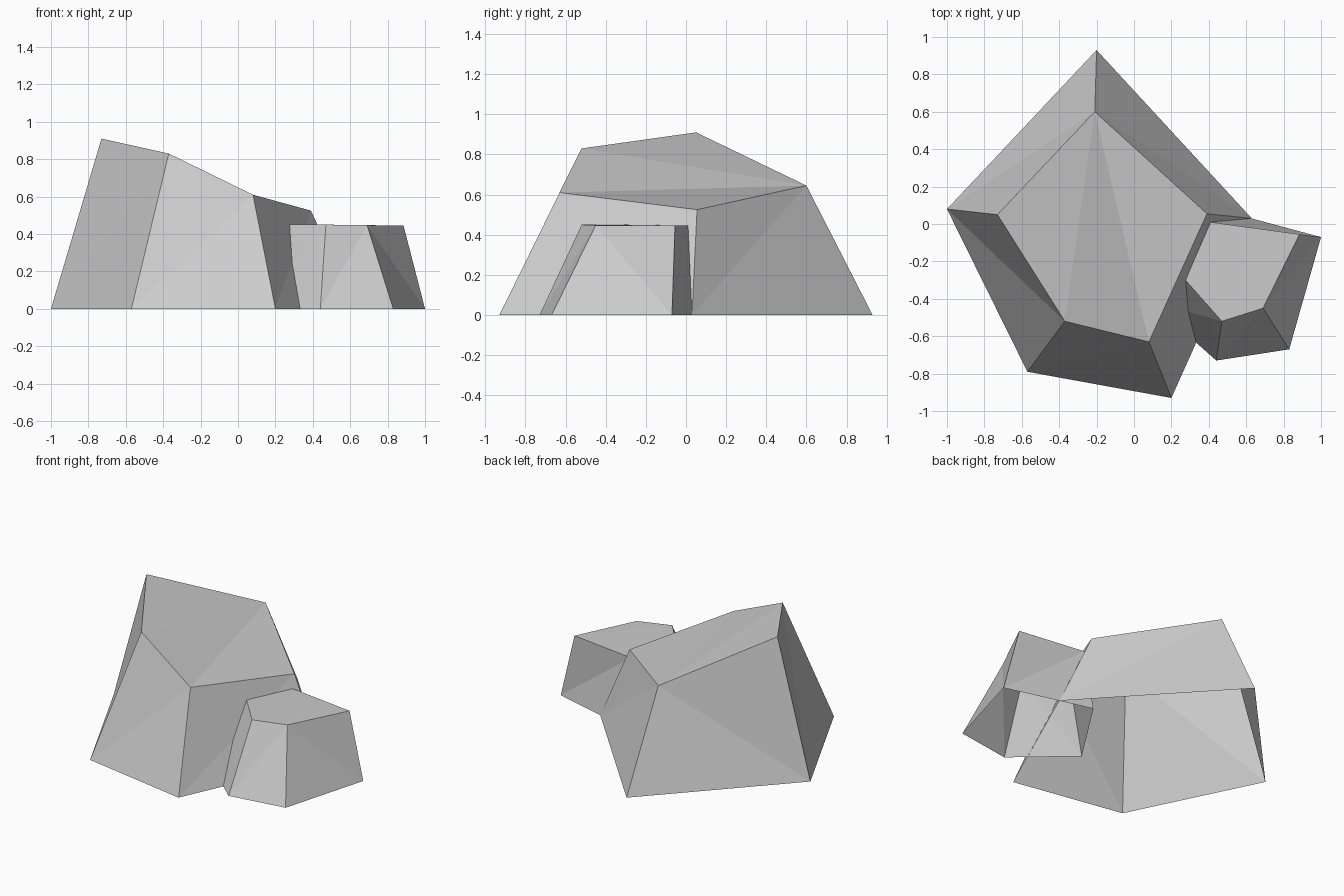
import bpy

default_cube = bpy.data.objects.get("Cube")
if default_cube:
    bpy.data.objects.remove(default_cube, do_unlink=True)

# One plain stone colour
stone = bpy.data.materials.new("stone_grey")
stone.use_nodes = True
colour = (0.6, 0.6, 0.6, 1.0)
stone.diffuse_color = colour
stone.node_tree.nodes["Principled BSDF"].inputs["Base Color"].default_value = colour


def rock(name, base, top, flipped, fan):
    """Open-bottomed tapered rock: walls split into triangles, top fanned from one corner."""
    n = len(base)
    verts = [(x, y, 0) for x, y in base] + top
    faces = []
    for i in range(n):
        j = (i + 1) % n
        if i in flipped:
            faces += [(i, j, n + i), (j, n + j, n + i)]
        else:
            faces += [(i, j, n + j), (i, n + j, n + i)]
    for k in range(1, n - 1):
        faces.append((n + fan, n + (fan + k) % n, n + (fan + k + 1) % n))
    mesh = bpy.data.meshes.new(name)
    mesh.from_pydata(verts, [], faces)
    mesh.materials.append(stone)
    mesh.update()
    obj = bpy.data.objects.new(name, mesh)
    bpy.context.collection.objects.link(obj)
    return obj


# Large boulder with a sloping top
rock("large_rock",
     base=[(-1, .08), (-.57, -.79), (.2, -.93), (.63, .03), (-.2, .93)],
     top=[(-.73, .05, .91), (-.37, -.52, .83), (.08, -.63, .61),
          (.39, .055, .525), (-.21, .6, .645)],
     flipped={4}, fan=4)

# Small flat-topped rock leaning into the boulder
rock("small_rock",
     base=[(.44, -.73), (.83, -.67), (1, -.07), (.405, .09), (.08, -.41)],
     top=[(.47, -.52, .45), (.69, -.45, .447), (.885, -.055, .445),
          (.41, .01, .445), (.275, -.3, .45)],
     flipped={1}, fan=0)
